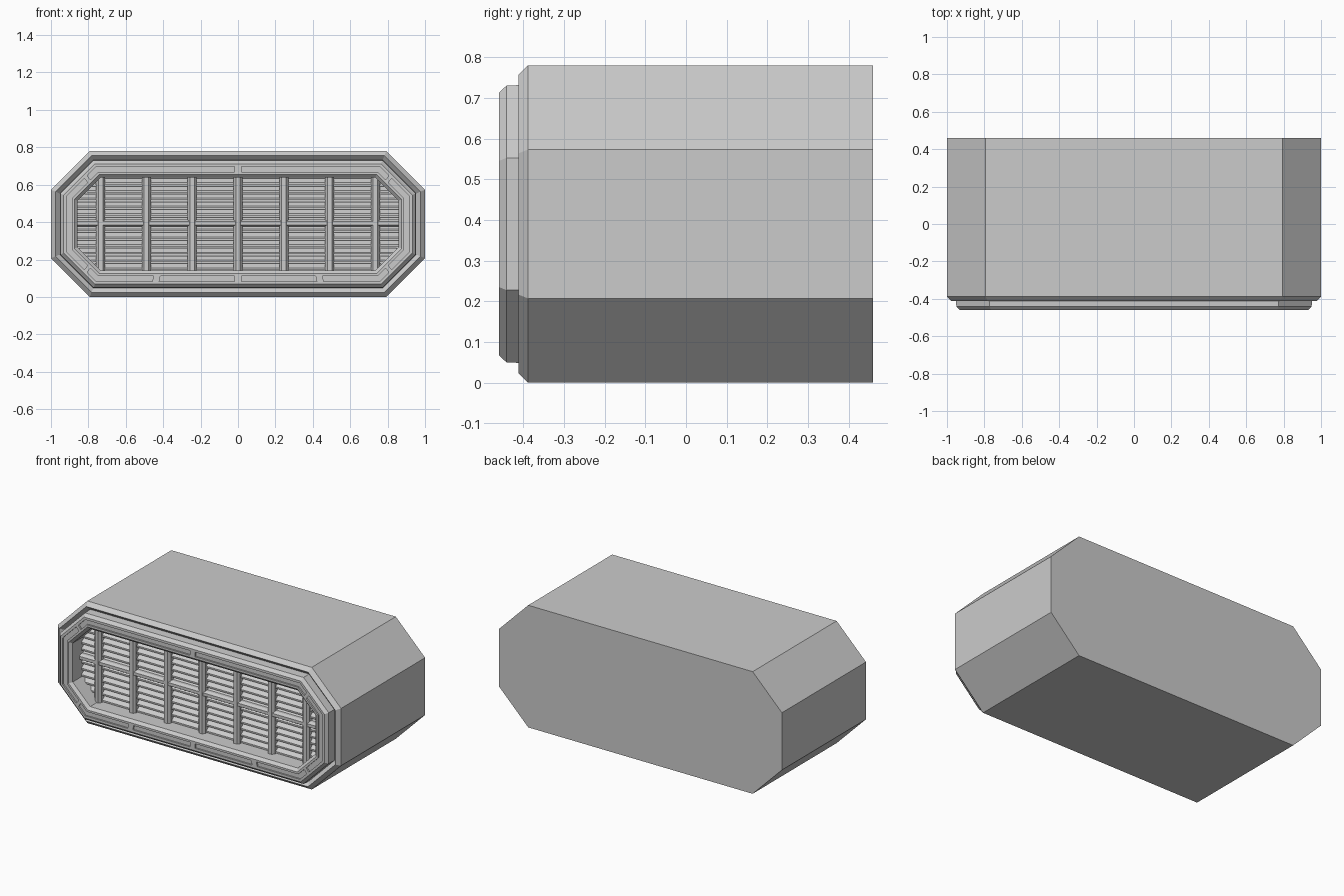
import bpy, bmesh
from math import tan, pi

if "Cube" in bpy.data.objects:
    bpy.data.objects.remove(bpy.data.objects["Cube"])

W, H, C = 1.0, 0.78, 0.207      # half width, height, corner cut
K = tan(pi / 8)


def octagon(inset):
    """Eight (x, z) corners of the housing outline, moved inward."""
    x0, x1 = W - C - inset * K, W - inset
    z0, z1 = inset, C + inset * K
    right = [(x0, z0), (x1, z1), (x1, H - z1), (x0, H - z0)]
    return right + [(-x, z) for x, z in reversed(right)]


def on_outline(inset, u):
    """Point on the outline: whole part of u is the edge, fraction the place on it."""
    pts = octagon(inset)
    k, t = int(u) % 8, u - int(u)
    a, b = pts[k], pts[(k + 1) % 8]
    return a[0] + (b[0] - a[0]) * t, a[1] + (b[1] - a[1]) * t


def loft(bm, rings):
    """Skin a list of equal point loops and cap both ends."""
    loops = [[bm.verts.new(p) for p in ring] for ring in rings]
    n = len(loops[0])
    for a, b in zip(loops, loops[1:]):
        for i in range(n):
            j = (i + 1) % n
            bm.faces.new((a[i], a[j], b[j], b[i]))
    bm.faces.new(loops[0][::-1])
    bm.faces.new(loops[-1])


def finish(name, bm):
    bmesh.ops.recalc_face_normals(bm, faces=bm.faces)
    me = bpy.data.meshes.new(name)
    bm.to_mesh(me)
    bm.free()
    ob = bpy.data.objects.new(name, me)
    bpy.context.scene.collection.objects.link(ob)
    return ob


# Housing: octagonal body, edge groove, raised rim and grille recess
steps = [(0, 0.46), (0, -0.388), (0.024, -0.412), (0.048, -0.388),
         (0.05, -0.441), (0.068, -0.46), (0.125, -0.46), (0.142, -0.443),
         (0.142, -0.30)]
bm = bmesh.new()
loft(bm, [[(x, y, z) for x, z in octagon(i)] for i, y in steps])
housing = finish("housing", bm)

# Rim slots: shallow channels that run around the rim with small gaps
breaks = [0.35, 2.65, 3.5, 4.35, 6.65, 7.21, 7.5, 7.79, 8.35]
bm = bmesh.new()
for start, end in zip(breaks, breaks[1:]):
    gap = lambda u: 0.012 if int(u) % 4 == 3 else 0.05
    a, b = start + gap(start), end - gap(end)
    us = [a] + [k for k in range(int(a) + 1, int(b) + 1)] + [b]
    rings = []
    for u in us:
        (xo, zo), (xi, zi) = on_outline(0.083, u), on_outline(0.112, u)
        rings.append([(xo, -0.48, zo), (xi, -0.48, zi),
                      (xi, -0.45, zi), (xo, -0.45, zo)])
    loft(bm, rings)
cutter = finish("slot_cutter", bm)
cutter.hide_render = True
mod = housing.modifiers.new("slots", "BOOLEAN")
mod.operation = "DIFFERENCE"
mod.solver = "EXACT"
mod.object = cutter
bpy.context.view_layer.objects.active = housing
bpy.ops.object.modifier_apply(modifier=mod.name)
bpy.data.objects.remove(cutter)

# Louvre slats: sloping blades trimmed to the octagonal opening
OPEN = 0.142
bm = bmesh.new()
count = 12
pitch = (H - 2 * OPEN) / count
for i in range(count):
    z = OPEN + pitch * i
    mid = z + pitch / 2
    x_max, knee = octagon(OPEN)[1]
    x = x_max - max(0, knee - mid, mid - (H - knee)) + 0.01
    prof = [(-0.355, z + 0.004), (-0.355, z + 0.014), (-0.325, z + 0.036),
            (-0.298, z + 0.036), (-0.298, z + 0.022)]
    loft(bm, [[(s, y, zz) for y, zz in prof] for s in (-x, x)])
finish("louvre_slats", bm)

# Grille bars: chamfered uprights and one cross bar
bar = [(-0.024, -0.298), (-0.024, -0.362), (-0.012, -0.378),
       (0.012, -0.378), (0.024, -0.362), (0.024, -0.298)]
bm = bmesh.new()
for i in range(-3, 4):
    loft(bm, [[(i * 0.245 + d, y, z) for d, y in bar]
              for z in (OPEN - 0.005, H - OPEN + 0.005)])
finish("grille_uprights", bm)
bm = bmesh.new()
loft(bm, [[(x, y + 0.003, H / 2 + 0.005 + d * 0.8) for d, y in bar]
          for x in (-0.862, 0.862)])
finish("grille_cross_bar", bm)
